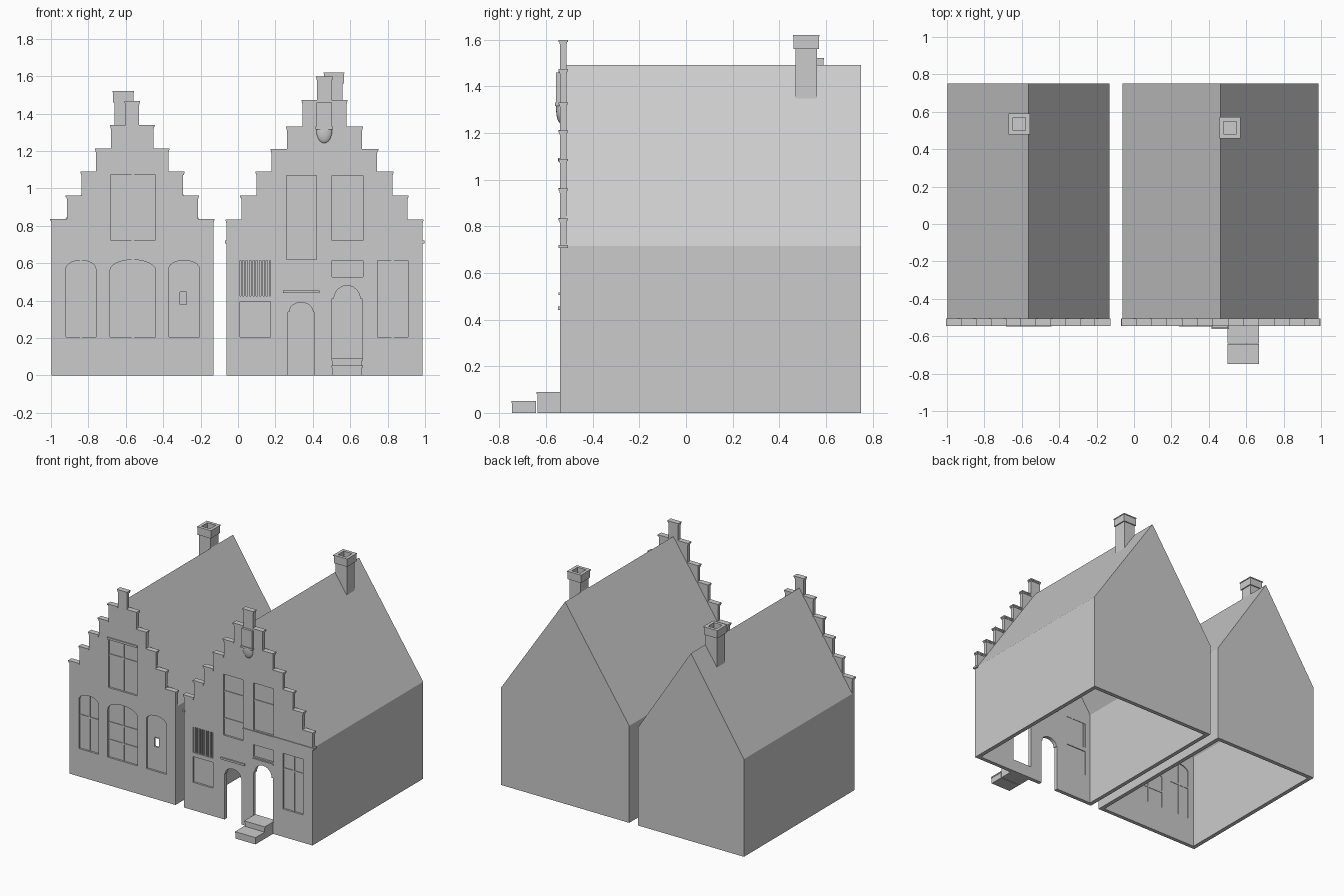
import bpy, bmesh, math
from mathutils import Matrix

if "Cube" in bpy.data.objects:
    bpy.data.objects.remove(bpy.data.objects["Cube"])

FY, BY = -0.54, -0.512          # front and back of the facade walls


def prism(name, loops, a, b, axis='Y'):
    """Filled profile (later loops are holes) extruded from a to b."""
    cu = bpy.data.curves.new(name, 'CURVE')
    cu.dimensions, cu.fill_mode, cu.extrude = '2D', 'BOTH', (b - a) / 2
    for pts in loops:
        s = cu.splines.new('POLY')
        s.points.add(len(pts) - 1)
        for p, q in zip(s.points, pts):
            p.co = (q[0], q[1], 0, 1)
        s.use_cyclic_u = True
    tmp = bpy.data.objects.new(name, cu)
    bpy.context.collection.objects.link(tmp)
    bpy.context.view_layer.update()
    dg = bpy.context.evaluated_depsgraph_get()
    me = bpy.data.meshes.new_from_object(tmp.evaluated_get(dg))
    bpy.data.objects.remove(tmp)
    mid = (a + b) / 2
    if axis == 'Y':
        me.transform(Matrix.Translation((0, mid, 0)) @ Matrix.Rotation(math.pi / 2, 4, 'X'))
    else:
        me.transform(Matrix.Translation((0, 0, mid)))
    bm = bmesh.new()
    bm.from_mesh(me)
    bmesh.ops.remove_doubles(bm, verts=bm.verts, dist=1e-5)
    bmesh.ops.recalc_face_normals(bm, faces=bm.faces)
    for f in bm.faces:
        f.smooth = False
    bm.to_mesh(me)
    bm.free()
    ob = bpy.data.objects.new(name, me)
    bpy.context.collection.objects.link(ob)
    return ob


def rect(x0, x1, z0, z1):
    return [(x0, z0), (x0, z1), (x1, z1), (x1, z0)]


def box(name, x0, x1, y0, y1, z0, z1):
    return prism(name, [rect(x0, x1, z0, z1)], y0, y1)


def arch(x0, x1, z0, zs, z1, inset=0.0, n=12):
    c, r = (x0 + x1) / 2, (x1 - x0) / 2 - inset
    top = [(c - r * math.cos(math.pi * i / n), zs + (z1 - zs) * math.sin(math.pi * i / n))
           for i in range(n + 1)]
    if inset:
        top = [(x0, zs)] + top + [(x1, zs)]
    return [(x0, z0)] + top + [(x1, z0)]


def glaze(name, pts, xs=(), zs=(), holes=()):
    """Recessed panel with glazing bars at the given x and z positions."""
    prism(name + "_panel", [pts] + list(holes), -0.526, -0.518)
    x0, x1 = min(p[0] for p in pts), max(p[0] for p in pts)
    z0, z1 = min(p[1] for p in pts), max(p[1] for p in pts)
    for x in xs:
        box(name + "_bar", x - .006, x + .006, -0.532, -0.514, z0, z1)
    for z in zs:
        box(name + "_bar", x0, x1, -0.531, -0.515, z - .006, z + .006)


def house(name, c, hw, steps, eave, ridge, holes, doors):
    # stepped facade
    pts = [(c - hw, 0)]
    for d in doors:
        pts += d
    right = []
    for i, (w, z) in enumerate(steps):
        prev = steps[i - 1][1] if i else 0
        right += [(c + w, prev), (c + w, z)]
    pts += right + [(2 * c - x, z) for x, z in reversed(right[1:])]
    prism(name + "_facade", [pts] + holes, FY, BY)
    # coping stones on every step
    for i, (w, z) in enumerate(steps):
        spans = [(-w - .006, w + .006)]
        if i + 1 < len(steps):
            n = steps[i + 1][0]
            spans = [(n, w + .006), (-w - .006, -n)]
        for a, b in spans:
            box(name + "_coping", c + a, c + b, FY - .006, BY + .006, z - .003, z + .006)
            box(name + "_coping_bed", c + a + (.003 if a < -.1 or len(spans) == 1 else 0),
                c + b - .003, FY - .003, BY + .003, z - .012, z - .003)
    # hollow body, open underneath
    def section(t, zb):
        return [(c - hw + t, zb), (c - hw + t, eave - t * .4), (c, ridge - t * 1.8),
                (c + hw - t, eave - t * .4), (c + hw - t, zb)]
    body = prism(name + "_body", [section(0, 0)], BY, 0.75)
    cut = prism("cutter", [section(.03, -.1)], -0.7, 0.72)
    m = body.modifiers.new("hollow", 'BOOLEAN')
    m.operation, m.solver, m.object = 'DIFFERENCE', 'EXACT', cut
    bpy.context.view_layer.update()
    dg = bpy.context.evaluated_depsgraph_get()
    me = bpy.data.meshes.new_from_object(body.evaluated_get(dg))
    body.modifiers.clear()
    body.data = me
    bpy.data.objects.remove(cut)


def chimney(name, x, y, bottom, top):
    def sq(r):
        return rect(x - r, x + r, y - r, y + r)
    prism(name + "_shaft", [sq(.046)], bottom, top - .05, 'Z')
    prism(name + "_cap", [sq(.054), sq(.034)], top - .06, top - .007, 'Z')
    prism(name + "_rim", [sq(.057), sq(.034)], top - .007, top, 'Z')


# left house
a_up = rect(-.68, -.445, .72, 1.075)
a_l = arch(-.92, -.76, .205, .57, .615)
a_m = arch(-.685, -.44, .205, .56, .618)
a_r = arch(-.37, -.207, .205, .57, .615)
house("left_house", -.565, .433,
      [(.433, .83), (.35, .957), (.272, 1.083), (.193, 1.207), (.114, 1.333), (.036, 1.46)],
      .72, 1.385, [a_up, a_l, a_m, a_r], [])
glaze("left_upper_window", a_up, [-.563], [.96])
glaze("left_arched_window", a_l, [-.84], [.45])
glaze("left_middle_window", a_m, [-.563], [.33, .46])
peep = rect(-.31, -.275, .38, .445)
glaze("left_shutter", a_r, holes=[peep])
prism("shutter_peephole_frame", [rect(-.314, -.271, .376, .449), peep], -.53, -.516)
box("left_lintel", -.685, -.44, -.548, -.53, 1.077, 1.092)
chimney("left_chimney", -.613, .535, 1.2, 1.52)

# right house
b_grille = rect(.01, .175, .425, .615)
b_low = rect(.01, .175, .205, .395)
b_t1 = rect(.258, .42, .62, 1.07)
b_t2 = rect(.503, .667, .722, 1.07)
b_fan = rect(.503, .667, .525, .615)
b_r = rect(.745, .91, .205, .615)
door_1 = arch(.268, .407, 0, .34, .39, .006)
door_2 = arch(.503, .663, 0, .41, .48, .01)
house("right_house", .462, .524,
      [(.524, .828), (.444, .955), (.363, 1.083), (.282, 1.205), (.2, 1.325), (.117, 1.467),
       (.039, 1.592)],
      .715, 1.49, [b_grille, b_low, b_t1, b_t2, b_fan, b_r], [door_1, door_2])
glaze("grille", b_grille)
for i in range(9):
    x = .02 + i * .018
    box("grille_bar", x - .005, x + .005, -.538, -.514, .425, .615)
glaze("right_low_window", b_low)
glaze("right_tall_window_1", b_t1, (), [.74, .94])
glaze("right_tall_window_2", b_t2, (), [.94])
glaze("fanlight", b_fan)
glaze("right_side_window", b_r, [.827], [.5])
box("fanlight_sill", .5, .668, -.546, -.53, .505, .516)
box("window_sill", .42, .67, -.545, -.53, .709, .717)
for x0, x1 in ((.667, .998), (-.07, -.055)):
    box("cornice", x0, x1, -.546, -.506, .706, .72)

# door canopy moulding with rounded ends
box("door_canopy", .24, .437, -.549, -.53, .441, .455)

# gable pilaster standing on a rounded corbel
box("gable_pilaster", .419, .503, -.557, -.53, 1.315, 1.458)
box("pilaster_band", .415, .507, -.562, -.53, 1.316, 1.33)
bpy.ops.mesh.primitive_uv_sphere_add(segments=24, ring_count=12, radius=1,
                                     location=(.461, -.538, 1.305))
corbel = bpy.context.object
corbel.name = "pilaster_corbel"
corbel.scale = (.042, .019, .063)
bpy.ops.object.shade_smooth_by_angle()

chimney("right_chimney", .513, .515, 1.3, 1.62)

# front steps with thin treads
for y0, y1, h in ((-.748, -.642, .042), (-.64, -.512, .08)):
    box("step_block", .502, .664, y0 + .003, y1, 0, h)
    box("step_tread", .499, .667, y0, y1, h, h + .01)
